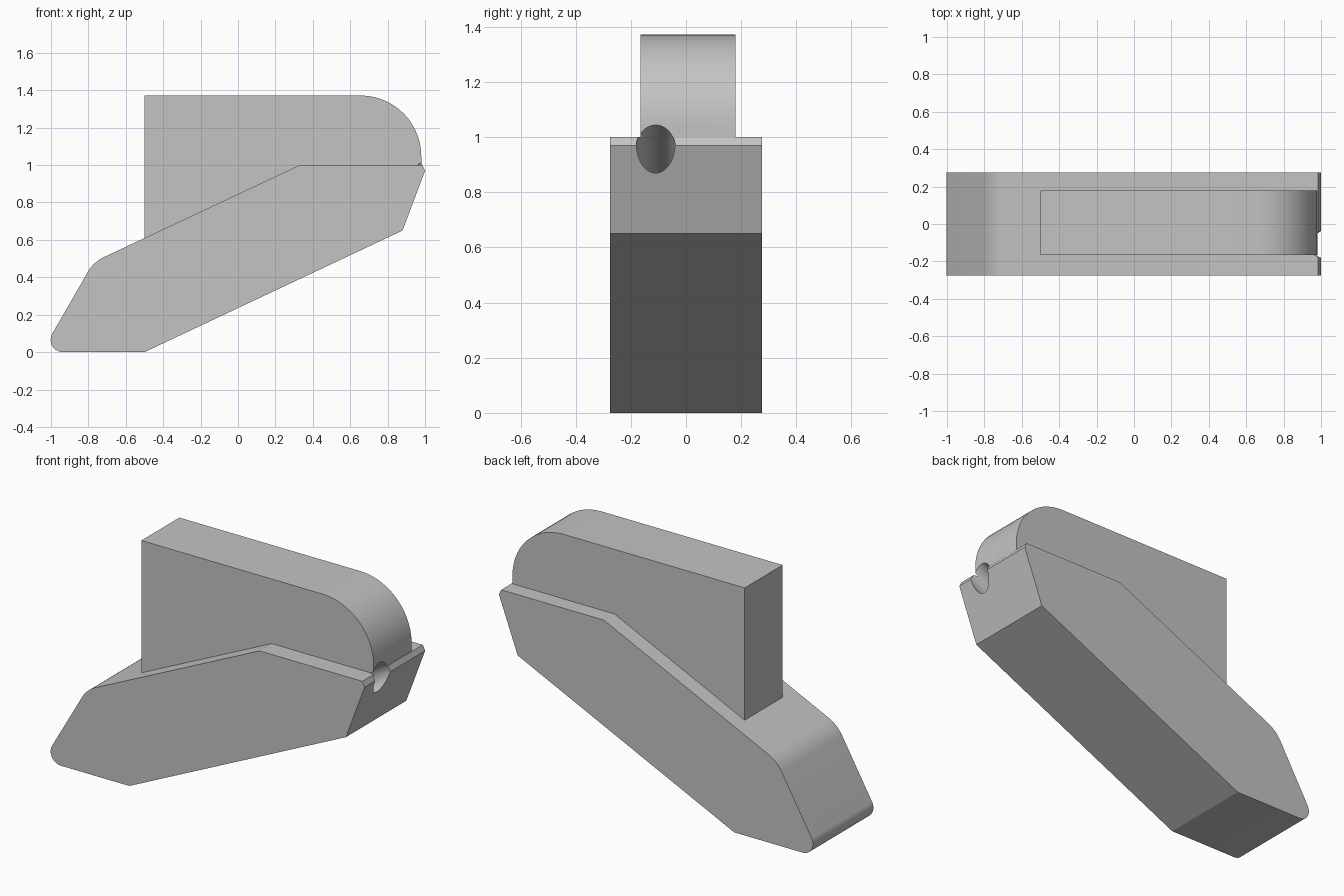
import bpy
import bmesh
import math
from mathutils import Vector, Matrix

cube = bpy.data.objects.get("Cube")
if cube:
    bpy.data.objects.remove(cube, do_unlink=True)

grey = bpy.data.materials.new("light grey")
grey.use_nodes = True
colour = (0.55, 0.55, 0.55, 1)
grey.diffuse_color = colour
grey.node_tree.nodes["Principled BSDF"].inputs["Base Color"].default_value = colour


def fillet(points, steps=14):
    """Round each corner (x, z, radius) of a convex profile."""
    result = []
    for i, (x, z, radius) in enumerate(points):
        corner = Vector((x, z))
        if radius == 0:
            result.append(corner)
            continue
        a = (Vector(points[i - 1][:2]) - corner).normalized()
        b = (Vector(points[(i + 1) % len(points)][:2]) - corner).normalized()
        half = a.angle(b) / 2
        centre = corner + (a + b).normalized() * radius / math.sin(half)
        reach = radius / math.tan(half)
        start, end = corner + a * reach - centre, corner + b * reach - centre
        for k in range(steps + 1):
            t = k / steps
            sweep = start.angle(end)
            mix = start * math.sin((1 - t) * sweep) + end * math.sin(t * sweep)
            result.append(centre + mix / math.sin(sweep))
    return result


def extrude_profile(name, points, y0, y1):
    """Make a solid from an x-z profile between two depths."""
    bm = bmesh.new()
    face = bm.faces.new([bm.verts.new((p.x, y0, p.y)) for p in fillet(points)])
    new = bmesh.ops.extrude_face_region(bm, geom=[face])["geom"]
    moved = [v for v in new if isinstance(v, bmesh.types.BMVert)]
    bmesh.ops.translate(bm, vec=(0, y1 - y0, 0), verts=moved)
    bmesh.ops.recalc_face_normals(bm, faces=bm.faces)
    mesh = bpy.data.meshes.new(name)
    bm.to_mesh(mesh)
    bm.free()
    mesh.materials.append(grey)
    obj = bpy.data.objects.new(name, mesh)
    bpy.context.collection.objects.link(obj)
    return obj


# Slanted foot with a rounded toe
foot = extrude_profile("foot", [
    (-1.05, 0, 0.066), (-0.5, 0, 0), (0.88, 0.65, 0), (1, 0.97, 0),
    (0.985, 1, 0), (0.33, 1, 0), (-0.772, 0.482, 0.19)], -0.275, 0.275)

# Upright fin, sunk slightly into the foot
fin = extrude_profile("fin", [
    (-0.5, 0.59, 0), (0.33, 0.98, 0), (0.98, 0.98, 0),
    (0.98, 1.372, 0.325), (-0.5, 1.372, 0)], -0.165, 0.18)

# Round hole drilled down into the end
tilt = math.radians(31)
axis = Vector((math.cos(tilt), 0, math.sin(tilt)))
bpy.ops.mesh.primitive_cylinder_add(vertices=48, radius=0.07, depth=0.7)
drill = bpy.context.object
drill.name = "hole_cutter"
drill.data.materials.append(grey)
drill.hide_render = True
mouth = Vector((0.968, -0.11, 0.955))
drill.matrix_world = Matrix.Translation(mouth - axis * 0.1) @ axis.to_track_quat("Z", "Y").to_matrix().to_4x4()
bpy.context.view_layer.update()

for part in (foot, fin):
    cut = part.modifiers.new("hole", "BOOLEAN")
    cut.operation = "DIFFERENCE"
    cut.solver = "EXACT"
    cut.object = drill
    bpy.ops.object.select_all(action="DESELECT")
    part.select_set(True)
    bpy.context.view_layer.objects.active = part
    bpy.ops.object.modifier_apply(modifier=cut.name)
    bpy.ops.object.shade_smooth_by_angle(angle=math.radians(20))

bpy.data.objects.remove(drill, do_unlink=True)
